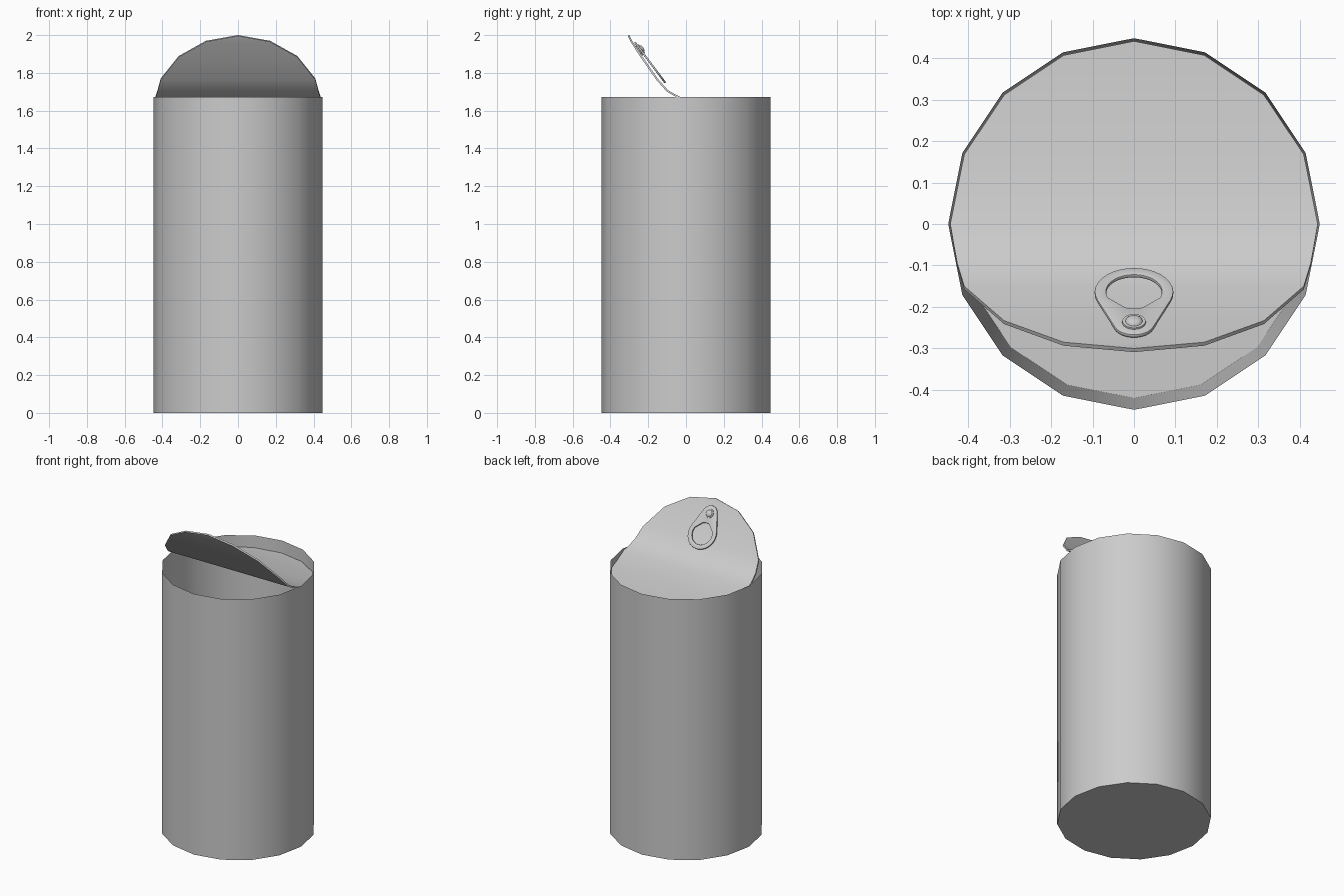
import bpy, bmesh
from math import sin, cos, pi, atan2, acos, radians
from mathutils import Matrix, Vector

if "Cube" in bpy.data.objects:
    bpy.data.objects.remove(bpy.data.objects["Cube"])

SIDES, R, H = 16, 0.448, 1.672


def finish(bm, name, thickness=0, bevel=0):
    """Turn a bmesh into a smooth-by-angle object, optionally thickened."""
    me = bpy.data.meshes.new(name)
    bm.to_mesh(me)
    bm.free()
    ob = bpy.data.objects.new(name, me)
    bpy.context.collection.objects.link(ob)
    bpy.ops.object.select_all(action='DESELECT')
    bpy.context.view_layer.objects.active = ob
    ob.select_set(True)
    if thickness:
        m = ob.modifiers.new("thickness", 'SOLIDIFY')
        m.thickness, m.offset = thickness, -1
        bpy.ops.object.modifier_apply(modifier=m.name)
    if bevel:
        m = ob.modifiers.new("soft_edges", 'BEVEL')
        m.width, m.segments, m.limit_method = bevel, 2, 'ANGLE'
        bpy.ops.object.modifier_apply(modifier=m.name)
    bpy.ops.object.shade_smooth_by_angle(angle=radians(35))
    return ob


# Can body: outer wall, sharp rim, slightly tapering inner wall and floor
bm = bmesh.new()
rings = []
for r, z in [(R, 0), (R, H), (0.42, 0.03)]:
    rings.append([bm.verts.new((r * sin(2 * pi * i / SIDES), -r * cos(2 * pi * i / SIDES), z))
                  for i in range(SIDES)])
for a, b in zip(rings, rings[1:]):
    for i in range(SIDES):
        j = (i + 1) % SIDES
        bm.faces.new((a[i], a[j], b[j], b[i]))
bm.faces.new(rings[0][::-1])
bm.faces.new(rings[2])
bmesh.ops.recalc_face_normals(bm, faces=bm.faces)
finish(bm, "can_body")

# Peeled lid: 16-sided disc cut in rows, front half curled upward
# rows: (step round the rim, y, z)
rows = [(0, -0.30, 2.0), (1, -0.285, 1.97), (2, -0.233, 1.89), (3, -0.15, 1.77),
        (3.5, -0.095, 1.708), (3.8, -0.04, 1.677), (4, 0.0, 1.662), (4.5, 0.085, 1.64),
        (5, 0.168, 1.625), (6, 0.311, 1.605), (7, 0.407, 1.597), (8, 0.441, 1.595)]
LR = 0.443


def half_width(k):
    """Half-width of the flat-sided disc at a fractional rim step."""
    lo = int(k)
    w = lambda n: LR * sin(n * pi / 8)
    return w(lo) + (w(lo + 1) - w(lo)) * (k - lo)


bm = bmesh.new()
lines = []
for k, y, z in rows:
    if k in (0, 8):
        lines.append([bm.verts.new((0, y, z))])
    else:
        w = half_width(k)
        lines.append([bm.verts.new((-w, y, z)), bm.verts.new((w, y, z))])
for a, b in zip(lines, lines[1:]):
    bm.faces.new(a + b[::-1])
bm.normal_update()
if sum(f.normal.z for f in bm.faces) < 0:
    bmesh.ops.reverse_faces(bm, faces=bm.faces)
finish(bm, "peeled_lid", thickness=0.01)

# Local frame of the pull tab, lying just above the raised lid
frame = Matrix(((-1, 0, 0, 0), (0, -0.6, 0.8, -0.162),
                (0, 0.8, 0.6, 1.826), (0, 0, 0, 1)))

# Pull tab: teardrop plate with a round finger hole
BIG, SMALL, GAP, HOLE, N = 0.095, 0.05, 0.125, 0.067, 20
tan = acos((BIG - SMALL) / GAP)
outline = []
for i in range(N + 1):       # wide end
    t = pi / 2 + tan + (2 * pi - 2 * tan) * i / N
    outline.append((BIG * cos(t), BIG * sin(t)))
for i in range(13):          # narrow end
    t = pi / 2 - tan + 2 * tan * i / 12
    outline.append((SMALL * cos(t), GAP + SMALL * sin(t)))
bm = bmesh.new()
outer = [bm.verts.new((x, y, 0)) for x, y in outline]
inner = []
for x, y in outline:
    t = atan2(y, x)
    inner.append(bm.verts.new((HOLE * cos(t), HOLE * sin(t), 0)))
for i in range(len(outer)):
    j = (i + 1) % len(outer)
    bm.faces.new((outer[i], outer[j], inner[j], inner[i]))
bm.transform(frame)
bm.normal_update()
finish(bm, "pull_tab", thickness=0.01, bevel=0.003)

# Rivet: low collar down to the lid with a domed head
bm = bmesh.new()
bmesh.ops.create_cone(bm, cap_ends=True, segments=20, radius1=0.032, radius2=0.028, depth=0.02,
                      matrix=Matrix.Translation((0, GAP, -0.006)))
bmesh.ops.create_uvsphere(bm, u_segments=16, v_segments=8, radius=0.021,
                          matrix=Matrix.Translation((0, GAP, 0.003)) @ Matrix.Diagonal((1, 1, 0.5, 1)))
bm.transform(frame)
finish(bm, "tab_rivet")
